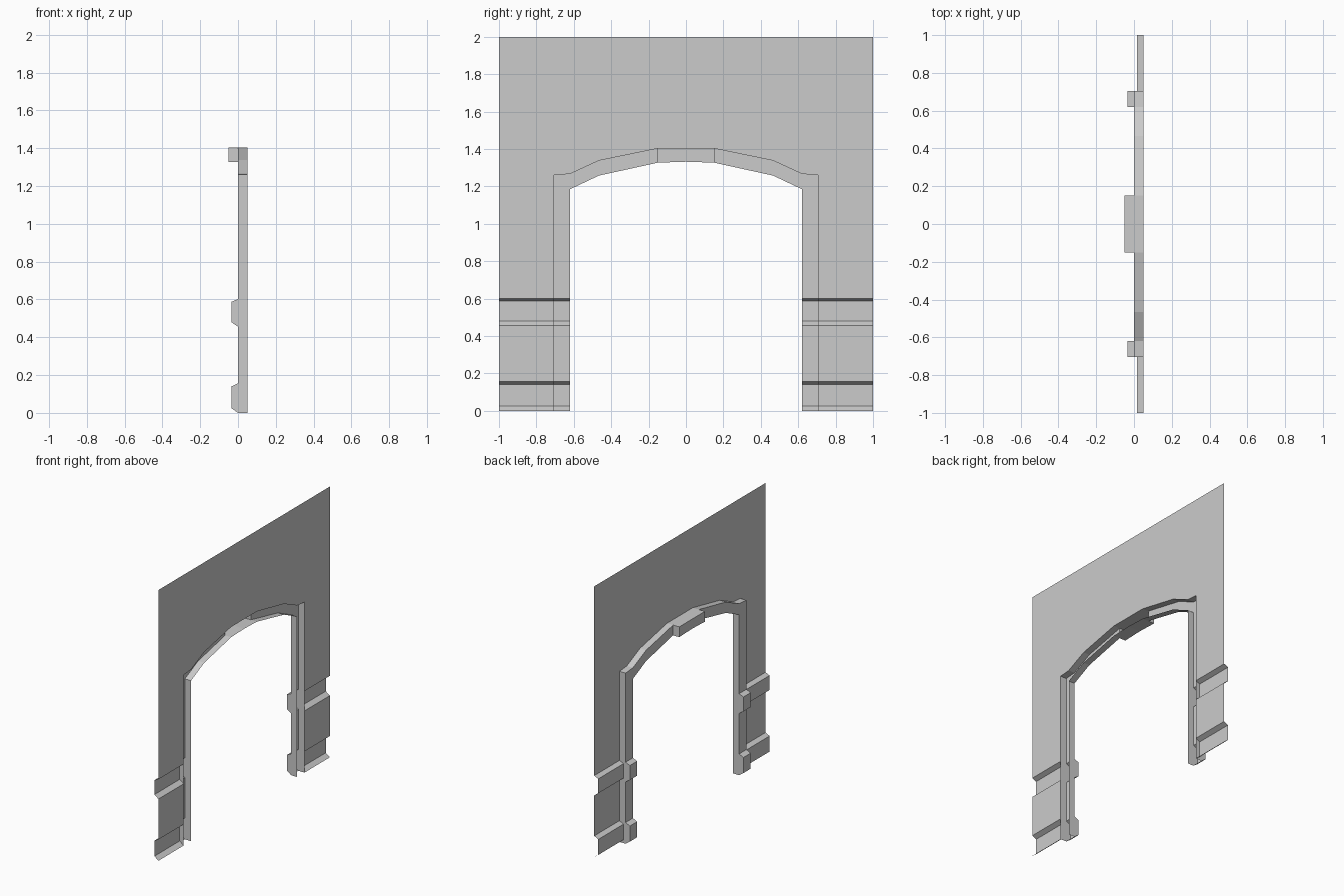
import bpy, bmesh

if "Cube" in bpy.data.objects:
    bpy.data.objects.remove(bpy.data.objects["Cube"])

BACK = 0.05                      # plane of the wall sheet
OUT, INN = 0.705, 0.62           # outer / inner half widths of the trim
ARCH_OUT = [(OUT, 1.26), (INN, 1.267), (0.465, 1.338), (0.15, 1.403)]
ARCH_INN = [(INN, 1.185), (INN, 1.185), (0.465, 1.258), (0.15, 1.327)]


def banded_profile(base, depth):
    """(x, z) profile with two chamfered bands: skirting and dado."""
    pts = []
    for z0, z1, z2, z3 in ((0, 0.025, 0.14, 0.157), (0.456, 0.48, 0.587, 0.602)):
        pts += [(base, z0), (base - depth, z1), (base - depth, z2), (base, z3)]
    return pts


def loft(bm, sections):
    """Skin neighbouring open sections."""
    rows = [[bm.verts.new(p) for p in s] for s in sections]
    for s, t in zip(rows, rows[1:]):
        for i in range(len(s) - 1):
            bm.faces.new((s[i], s[i + 1], t[i + 1], t[i]))


def finish(bm, name):
    bmesh.ops.remove_doubles(bm, verts=bm.verts[:], dist=1e-5)
    bmesh.ops.dissolve_degenerate(bm, edges=bm.edges[:], dist=1e-5)
    me = bpy.data.meshes.new(name)
    bm.to_mesh(me)
    bm.free()
    ob = bpy.data.objects.new(name, me)
    bpy.context.collection.objects.link(ob)
    m = ob.modifiers.new("Mirror", 'MIRROR')
    m.use_axis = (False, True, False)
    m.use_clip = True
    return ob


# Wall sheet: banded lower strip, then one flat face around the arch
bm = bmesh.new()
prof = banded_profile(BACK, 0.033)
loft(bm, [[(x, 1, z), (x, OUT, z)] for x, z in prof])
top_z = prof[-1][1]
outline = [(1, top_z), (OUT, top_z)] + ARCH_OUT + [(0, 1.403), (0, 2), (1, 2)]
bm.faces.new([bm.verts.new((BACK, y, z)) for y, z in outline])
finish(bm, "wall")

# Arch trim: open-backed channel running up the leg, over the arch, into the keystone
path = [(x, (OUT, z), (INN, z)) for x, z in banded_profile(0, 0.035)]
path += [(0, o, i) for o, i in zip(ARCH_OUT, ARCH_INN)]
path += [(-0.05, ARCH_OUT[-1], ARCH_INN[-1]), (-0.05, (0, 1.403), (0, 1.332))]
bm = bmesh.new()
loft(bm, [[(BACK, *o), (x, *o), (x, *i), (BACK, *i)] for x, o, i in path])
finish(bm, "arch_trim")
